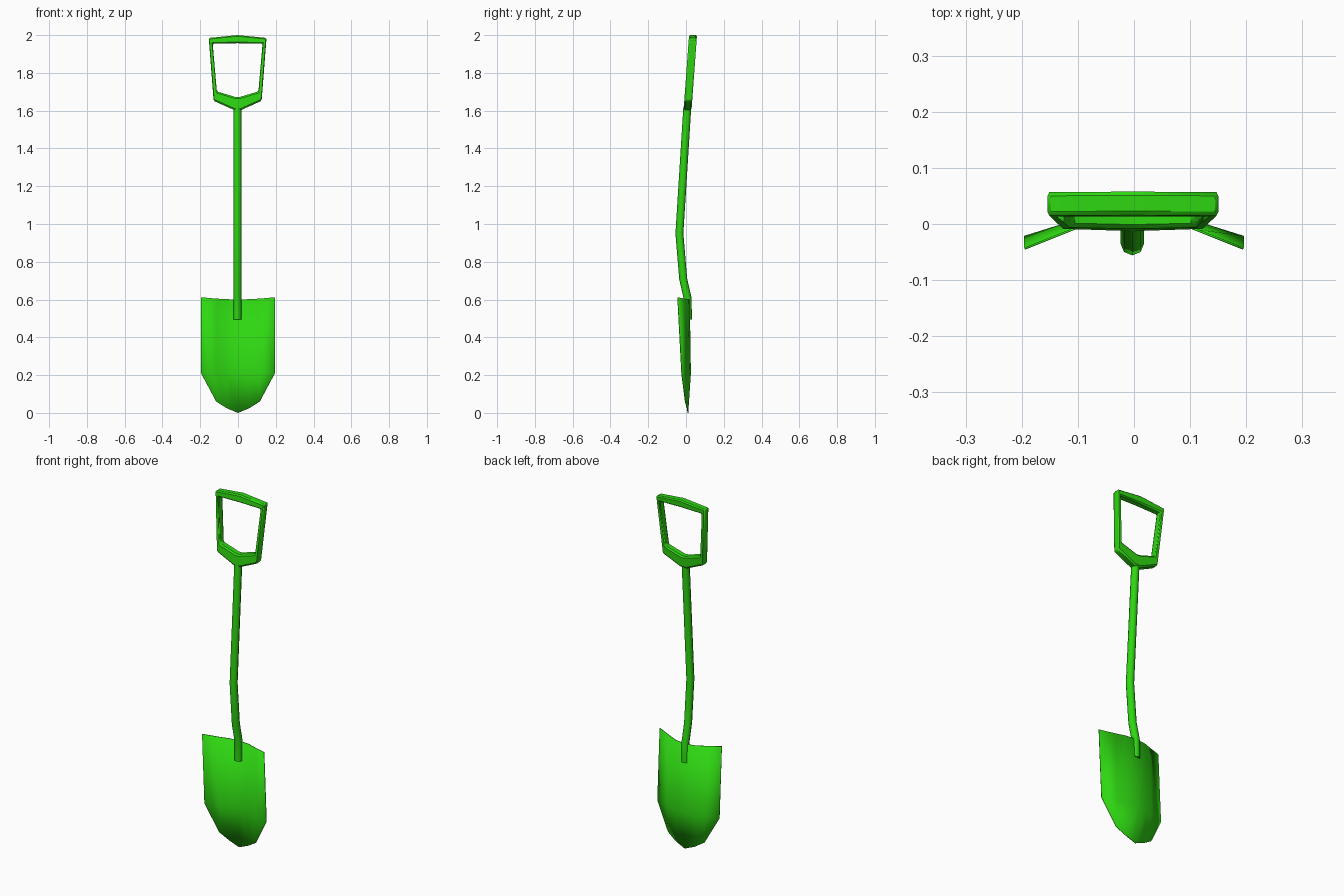
import bpy
import bmesh
import math

cube = bpy.data.objects.get("Cube")
if cube:
    bpy.data.objects.remove(cube, do_unlink=True)

green = bpy.data.materials.new("bright_green")
green.use_nodes = True
color = (0.028, 0.68, 0.006, 1)
green.diffuse_color = color
green.node_tree.nodes["Principled BSDF"].inputs["Base Color"].default_value = color


def select(obj):
    bpy.ops.object.select_all(action="DESELECT")
    obj.select_set(True)
    bpy.context.view_layer.objects.active = obj


def add_part(name, bm):
    bmesh.ops.recalc_face_normals(bm, faces=bm.faces)
    mesh = bpy.data.meshes.new(name)
    bm.to_mesh(mesh)
    bm.free()
    mesh.materials.append(green)
    obj = bpy.data.objects.new(name, mesh)
    bpy.context.collection.objects.link(obj)
    return obj


def smooth(obj, degrees):
    select(obj)
    bpy.ops.object.shade_smooth_by_angle(angle=math.radians(degrees))


# Dished blade: columns of (x, top y, top z, middle y, lower y, lower z)
SHOULDER = 0.21
half = [
    (0, 0.018, 0.60, 0.024, 0.01, 0.0),
    (0.06, 0.010, 0.602, 0.016, 0.006, 0.025),
    (0.115, -0.012, 0.605, 0.002, -0.004, 0.06),
    (0.195, -0.044, 0.612, -0.023, -0.023, SHOULDER),
]
columns = [(-c[0],) + c[1:] for c in reversed(half[1:])] + half
bm = bmesh.new()
grid = []
for x, ty, tz, my, ly, lz in columns:
    points = [(x, ty, tz), (x, my, SHOULDER), (x, ly, lz)]
    grid.append([bm.verts.new(p) for p in points])
for a, b in zip(grid, grid[1:]):
    for row in range(2):
        bm.faces.new((a[row], a[row + 1], b[row + 1], b[row]))
bmesh.ops.remove_doubles(bm, verts=bm.verts, dist=0.0005)
blade = add_part("blade", bm)
solid = blade.modifiers.new("thickness", "SOLIDIFY")
solid.thickness = 0.004
solid.offset = 0
smooth(blade, 40)

# Bent eight-sided shaft, its foot overlapping the front of the blade
path = [(0.01, 0.495), (0.009, 0.605), (-0.015, 0.71), (-0.035, 0.95), (0.007, 1.62)]
curve = bpy.data.curves.new("shaft", "CURVE")
curve.dimensions = "3D"
curve.bevel_depth = 0.021
curve.bevel_resolution = 2
curve.use_fill_caps = True
spline = curve.splines.new("POLY")
spline.points.add(len(path) - 1)
for point, (y, z) in zip(spline.points, path):
    point.co = (-0.003, y, z, 1)
curve.materials.append(green)
shaft = bpy.data.objects.new("shaft", curve)
bpy.context.collection.objects.link(shaft)
select(shaft)
bpy.ops.object.convert(target="MESH")
smooth(bpy.context.object, 50)

# Leaning D-shaped grip: matching outer and inner outlines, mirrored in x
outer = [(0.02, 1.604), (0.127, 1.652), (0.153, 1.985)]
inner = [(0.01, 1.672), (0.11, 1.702), (0.132, 1.955)]


def outline(side, top):
    return side + [(0, top)] + [(-x, z) for x, z in reversed(side)]


bm = bmesh.new()
loops = []
for points in (outline(outer, 2.0), outline(inner, 1.957)):
    for depth in (-0.021, 0.021):
        loops.append([bm.verts.new((x - 0.002, 0.008 + (z - 1.6) * 0.073 + depth, z))
                      for x, z in points])
out_front, out_back, in_front, in_back = loops
for a, b in ((out_front, out_back), (out_back, in_back),
             (in_back, in_front), (in_front, out_front)):
    for i in range(len(a)):
        j = (i + 1) % len(a)
        bm.faces.new((a[i], a[j], b[j], b[i]))
grip = add_part("grip", bm)
bevel = grip.modifiers.new("soft_edges", "BEVEL")
bevel.width = 0.007
bevel.segments = 1
bevel.limit_method = "ANGLE"
bevel.angle_limit = math.radians(40)
smooth(grip, 50)
